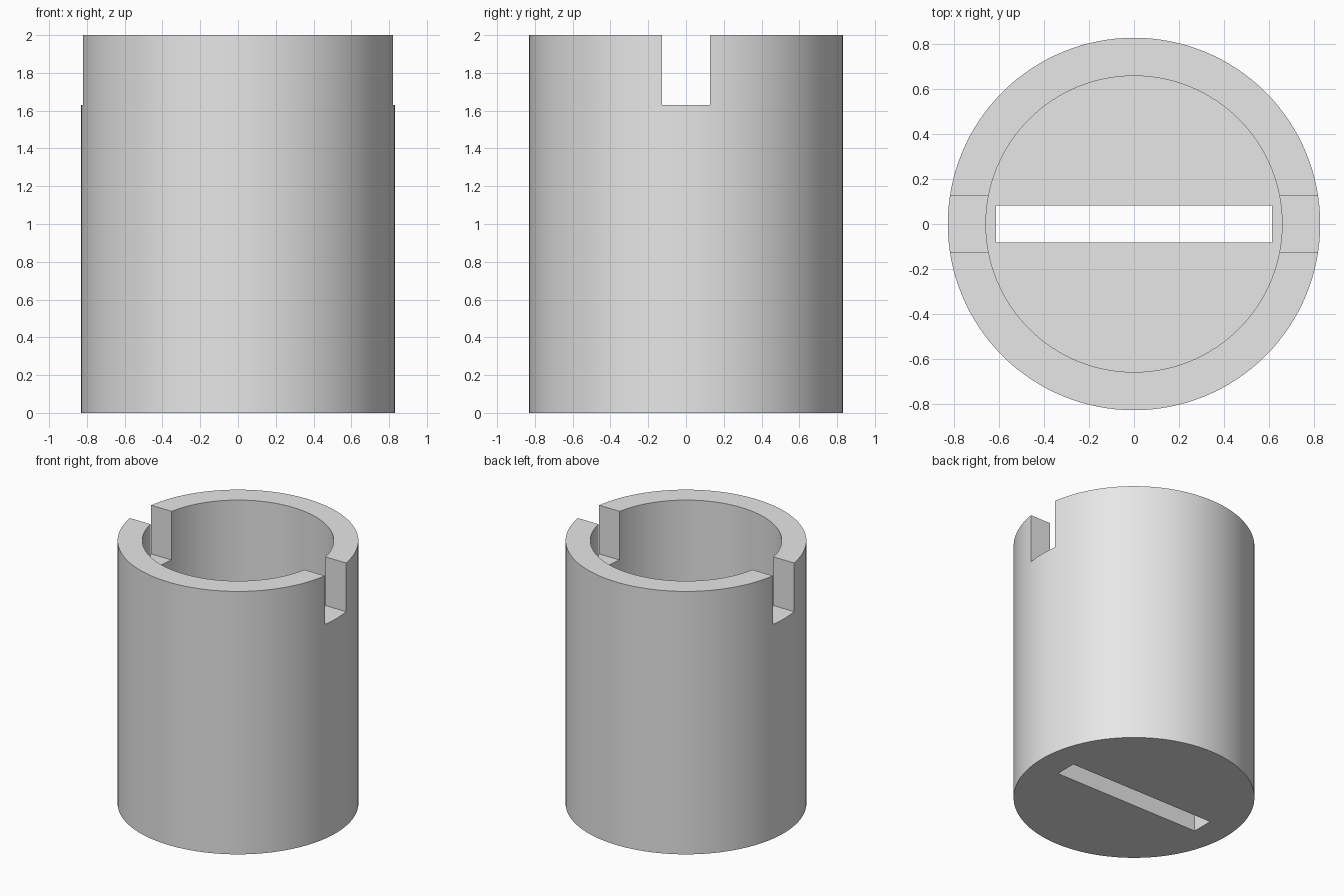
import bpy

if "Cube" in bpy.data.objects:
    bpy.data.objects.remove(bpy.data.objects["Cube"])

R_OUT, R_IN, HEIGHT, FLOOR = 0.83, 0.66, 2.0, 0.17
SIDES = 128

grey = bpy.data.materials.new("light grey")
grey.diffuse_color = (0.8, 0.8, 0.8, 1)
grey.use_nodes = True
grey.node_tree.nodes["Principled BSDF"].inputs["Base Color"].default_value = grey.diffuse_color


def cylinder(name, radius, z0, z1):
    bpy.ops.mesh.primitive_cylinder_add(vertices=SIDES, radius=radius, depth=z1 - z0,
                                        location=(0, 0, (z0 + z1) / 2))
    ob = bpy.context.object
    ob.name = name
    ob.data.materials.append(grey)
    return ob


def box(name, width, depth, z0, z1):
    bpy.ops.mesh.primitive_cube_add(size=1, location=(0, 0, (z0 + z1) / 2))
    ob = bpy.context.object
    ob.name = name
    ob.scale = (width, depth, z1 - z0)
    ob.data.materials.append(grey)
    return ob


# Cup body
cup = cylinder("cup_body", R_OUT, 0, HEIGHT)

# Cutters: bore, pair of rim notches, slot through the floor
cutters = [
    cylinder("bore_cutter", R_IN, FLOOR, HEIGHT + 0.2),
    box("rim_notch_cutter", 2.2, 0.255, 1.63, HEIGHT + 0.3),
    box("floor_slot_cutter", 1.23, 0.165, -0.2, FLOOR + 0.2),
]
for cutter in cutters:
    cutter.hide_render = True
    mod = cup.modifiers.new(cutter.name, 'BOOLEAN')
    mod.operation = 'DIFFERENCE'
    mod.solver = 'EXACT'
    mod.object = cutter

# Apply the cuts, then drop the cutters
bpy.ops.object.select_all(action='DESELECT')
cup.select_set(True)
bpy.context.view_layer.objects.active = cup
for mod in list(cup.modifiers):
    bpy.ops.object.modifier_apply(modifier=mod.name)
for cutter in cutters:
    bpy.data.objects.remove(cutter, do_unlink=True)

# Smooth round walls, sharp rims and notch edges
bpy.ops.object.shade_smooth_by_angle(angle=0.5)
